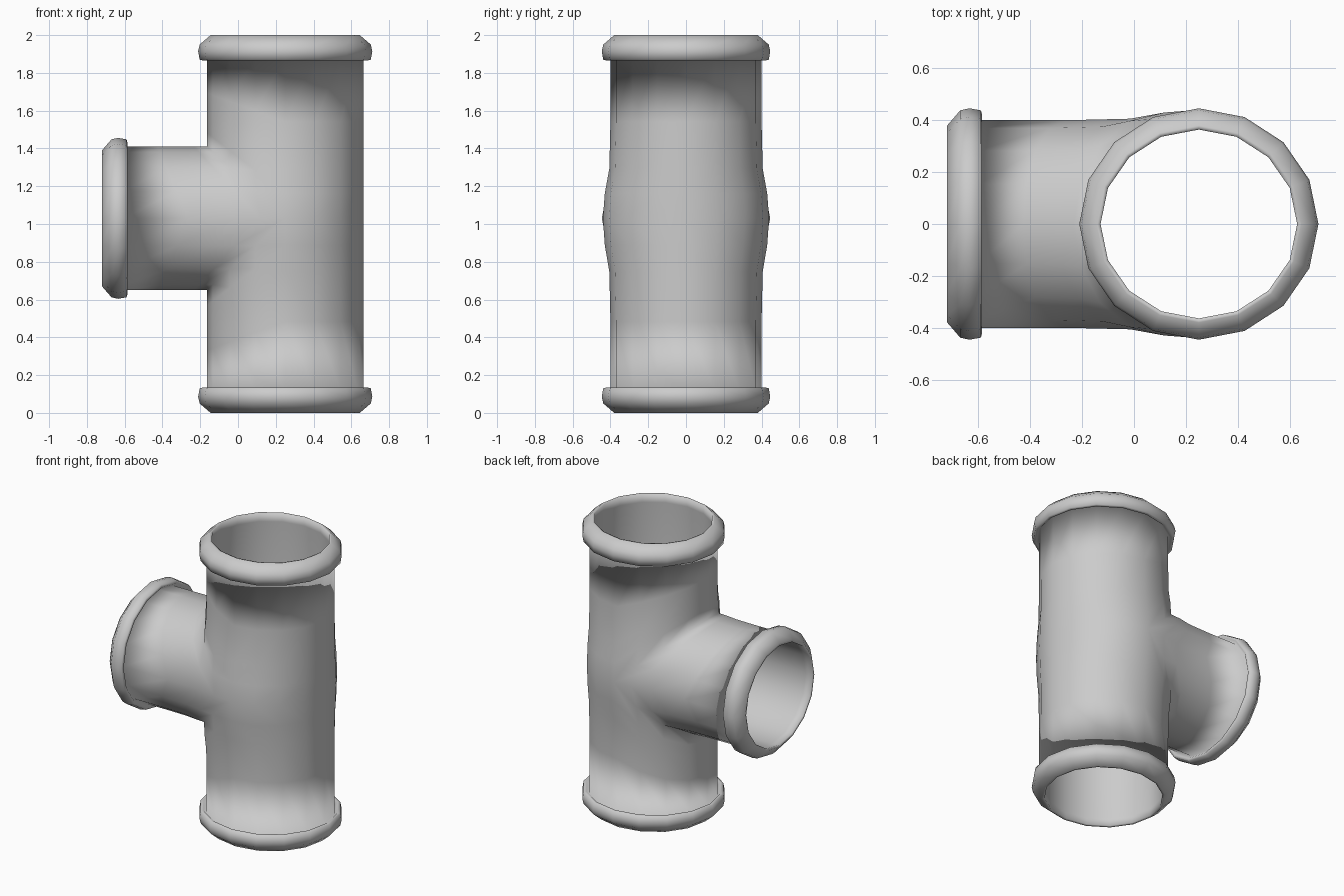
import bpy, bmesh
from math import sin, cos, tau
from mathutils import Vector

cube = bpy.data.objects.get("Cube")
if cube:
    bpy.data.objects.remove(cube)

SIDES = 16
RUN_X, MID_Z = 0.25, 1.03            # axis of the upright run, height of the branch
RX, RY, RZ = 0.415, 0.40, 0.38       # half widths of the pipes
WALL = 0.03
ENDS = {"top": 2.0, "bottom": 0.0, "branch": -0.72}

# Wall rings: position from joint to lip, and amount of sideways swelling
SPANS = [(0, 1), (0.155, 0.75), (0.31, 0.15), (0.6, 0), (1, 0)]
# Rolled lip: radius change, distance from the mouth
LIP = [(0.02, 0.135), (0.038, 0.13), (0.046, 0.085), (0.038, 0.05),
       (-0.02, 0.0), (-0.036, 0.003)]


def joint_point(leg, k, dr):
    """Point on the curve where the three pipes meet."""
    a = tau * k / SIDES
    if leg == "branch":
        return Vector((RUN_X - (RX + dr) * abs(sin(a)), (RY + dr) * cos(a),
                       MID_Z + (RZ + dr) * sin(a)))
    rise = (RZ + dr) * max(0, -cos(a)) * (1 if leg == "top" else -1)
    return Vector((RUN_X + (RX + dr) * cos(a), (RY + dr) * sin(a), MID_Z + rise))


def end_point(leg, k, dr, depth):
    """Point on a straight ring at a depth behind the mouth."""
    a = tau * k / SIDES
    along = ENDS[leg] + (-depth if leg == "top" else depth)
    if leg == "branch":
        return Vector((along, (RY + dr) * cos(a), MID_Z + (RZ + dr) * sin(a)))
    return Vector((RUN_X + (RX + dr) * cos(a), (RY + dr) * sin(a), along))


def wall(leg, dr, depth):
    rings = []
    for t, swell in SPANS:
        ring = [joint_point(leg, k, dr).lerp(end_point(leg, k, dr, depth), t)
                for k in range(SIDES)]
        for p in ring:
            p.y *= 1 + 0.1 * swell
        rings.append(ring)
    return rings


# Each leg runs along the outer wall, over the lip and back along the inner wall
bm = bmesh.new()
for leg in ENDS:
    rings = wall(leg, 0, 0.118)
    rings += [[end_point(leg, k, dr, d) for k in range(SIDES)] for dr, d in LIP]
    rings += reversed(wall(leg, -WALL, 0.06))
    loops = [[bm.verts.new(p) for p in ring] for ring in rings]
    for lower, upper in zip(loops, loops[1:]):
        for k in range(SIDES):
            n = (k + 1) % SIDES
            bm.faces.new((lower[k], lower[n], upper[n], upper[k]))

# Weld the legs together at the joint
bmesh.ops.remove_doubles(bm, verts=bm.verts, dist=0.0005)
bmesh.ops.recalc_face_normals(bm, faces=bm.faces)
for face in bm.faces:
    face.smooth = True

mesh = bpy.data.meshes.new("pipe_tee")
bm.to_mesh(mesh)
bm.free()
tee = bpy.data.objects.new("pipe_tee", mesh)
bpy.context.collection.objects.link(tee)

# Single plain grey
grey = bpy.data.materials.new("light_grey")
grey.use_nodes = True
colour = (0.6, 0.6, 0.6, 1)
grey.diffuse_color = colour
grey.node_tree.nodes["Principled BSDF"].inputs["Base Color"].default_value = colour
mesh.materials.append(grey)
